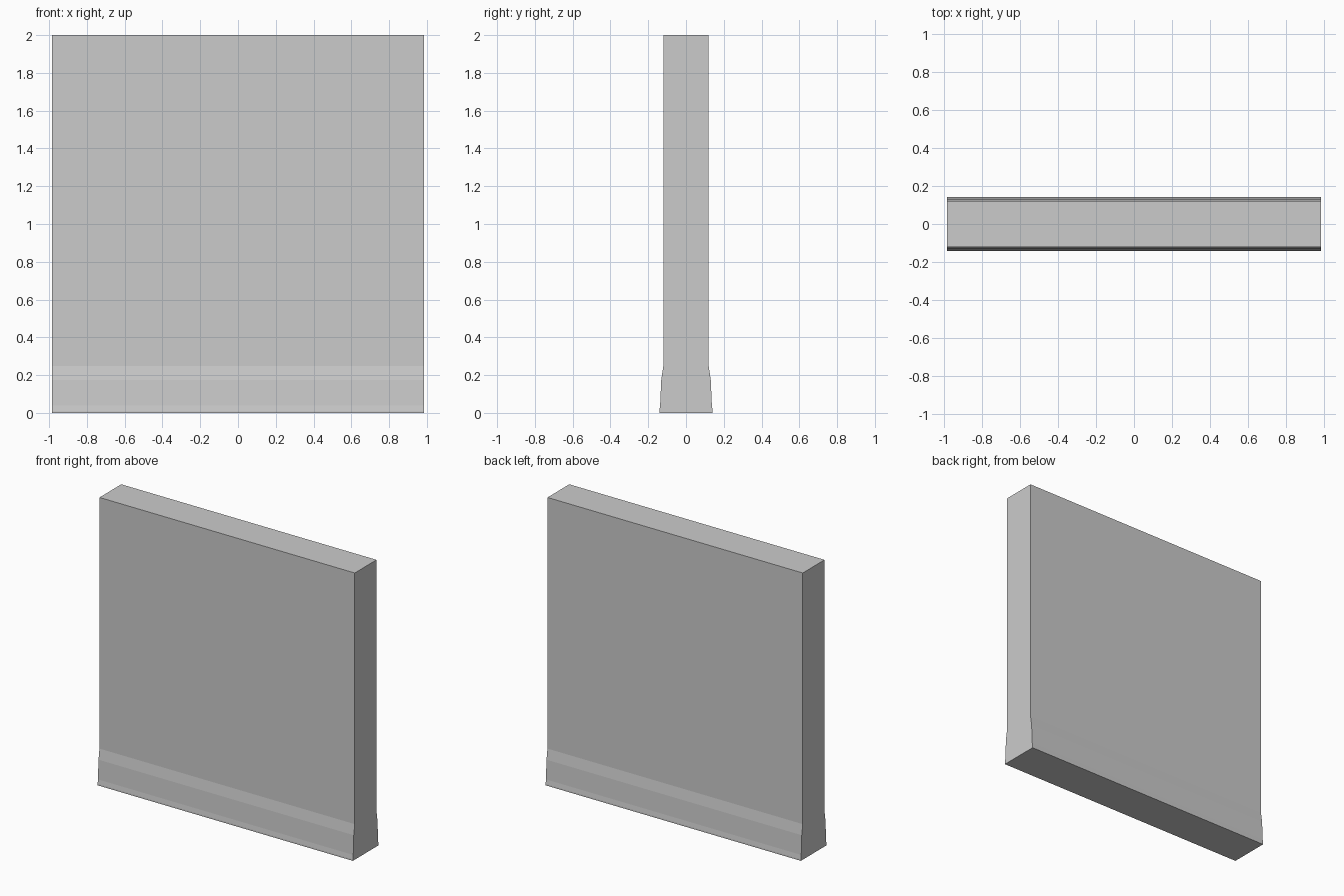
import bpy, bmesh

if "Cube" in bpy.data.objects:
    bpy.data.objects.remove(bpy.data.objects["Cube"])

HALF_LENGTH = 0.985

# Half cross-section (y, z): flared skirting at the foot, plain wall above
half = [(0.141, 0.0), (0.141, 0.01), (0.137, 0.04), (0.131, 0.175), (0.12, 0.248), (0.12, 2.0)]
profile = half + [(-y, z) for y, z in reversed(half)]

# Wall panel: extrude the mirrored profile along x
bm = bmesh.new()
face = bm.faces.new([bm.verts.new((-HALF_LENGTH, y, z)) for y, z in profile])
ext = bmesh.ops.extrude_face_region(bm, geom=[face])
verts = [g for g in ext["geom"] if isinstance(g, bmesh.types.BMVert)]
bmesh.ops.translate(bm, verts=verts, vec=(2 * HALF_LENGTH, 0, 0))
bmesh.ops.recalc_face_normals(bm, faces=bm.faces)

mesh = bpy.data.meshes.new("wall_panel")
bm.to_mesh(mesh)
bm.free()
bpy.context.collection.objects.link(bpy.data.objects.new("wall_panel", mesh))
